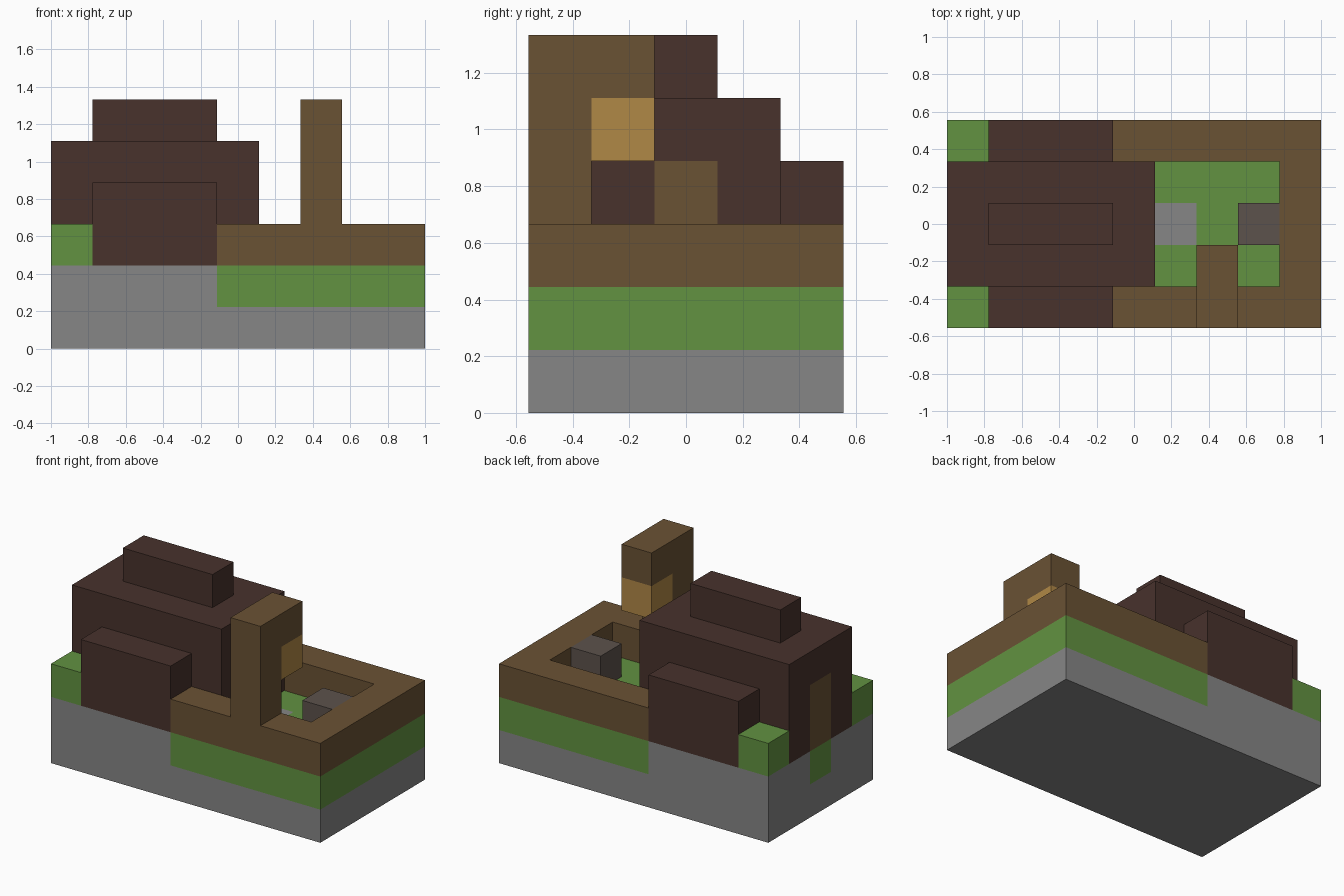
import bpy, bmesh
from mathutils import Vector

if "Cube" in bpy.data.objects:
    bpy.data.objects.remove(bpy.data.objects["Cube"], do_unlink=True)

U = 2 / 9                                # edge of one building block
ORIGIN = Vector((-1, -2.5 * U, 0))       # corner of the block grid


def material(name, rgb):
    linear = [((c / 255 + 0.055) / 1.055) ** 2.4 for c in rgb] + [1]
    m = bpy.data.materials.new(name)
    m.use_nodes = True
    m.diffuse_color = linear
    bsdf = m.node_tree.nodes["Principled BSDF"]
    bsdf.inputs["Base Color"].default_value = linear
    bsdf.inputs["Roughness"].default_value = 0.9
    return m


stone = material("stone grey", (134, 134, 134))
grass = material("grass green", (98, 146, 65))
wood = material("wood brown", (106, 82, 52))
timber = material("dark timber", (72, 50, 44))
glow = material("lantern amber", (176, 136, 70))
slate = material("dark slate", (92, 82, 76))


def block(name, lo, hi, mat, accent=None, cuts=(), rule=None):
    """Box from grid corner lo to hi; faces meeting the rule get the accent."""
    bm = bmesh.new()
    bmesh.ops.create_cube(bm, size=1)
    lo, hi = Vector(lo), Vector(hi)
    for v in bm.verts:
        v.co = Vector(a + (b - a) * (c + 0.5) for a, b, c in zip(lo, hi, v.co))
    for axis, pos in cuts:
        normal = Vector((0, 0, 0))
        normal[axis] = 1
        bmesh.ops.bisect_plane(bm, geom=bm.verts[:] + bm.edges[:] + bm.faces[:],
                               plane_co=normal * pos, plane_no=normal)
    bm.normal_update()
    if rule:
        for f in bm.faces:
            if rule(f.calc_center_median(), f.normal):
                f.material_index = 1
    for v in bm.verts:
        v.co = ORIGIN + v.co * U
    mesh = bpy.data.meshes.new(name)
    bm.to_mesh(mesh)
    bm.free()
    mesh.materials.append(mat)
    if accent:
        mesh.materials.append(accent)
    obj = bpy.data.objects.new(name, mesh)
    bpy.context.collection.objects.link(obj)
    return obj


# Ground: stone slab, house foundation with a turf patch, lawn with a paving stone
block("stone_base", (0, 0, 0), (9, 5, 1), stone)
block("house_foundation", (0, 0, 1), (4, 5, 2), stone, grass, [(1, 2), (1, 3)],
      lambda c, n: n.x < -0.5 and 2 < c.y < 3)
block("lawn", (4, 0, 1), (9, 5, 2), grass, stone, [(0, 5), (0, 6), (1, 2), (1, 3)],
      lambda c, n: n.z > 0.5 and 5 < c.x < 6 and 2 < c.y < 3)

# House with a wooden door in each end wall, and a roof ridge
block("house_body", (0, 1, 2), (5, 4, 5), timber, wood, [(1, 2), (1, 3), (2, 4)],
      lambda c, n: abs(n.x) > 0.5 and 2 < c.y < 3 and c.z < 4)
block("roof_ridge", (1, 2, 5), (4, 3, 6), timber)

# Mirrored pairs: side wings, corner hedges and fence sides
for side, y in (("front", 0), ("back", 4)):
    block(side + "_wing", (1, y, 2), (4, y + 1, 4), timber)
    block(side + "_hedge", (0, y, 2), (1, y + 1, 3), grass)
    block(side + "_fence", (4, y, 2), (9, y + 1, 3), wood)
block("end_fence", (8, 1, 2), (9, 4, 3), wood)

# Yard block and lamp post
block("yard_block", (7, 2, 2), (8, 3, 3), slate)
block("lamp_post", (6, 0, 3), (7, 1, 6), wood)
block("lamp_arm", (6, 1, 5), (7, 2, 6), wood)
block("lantern", (6, 1, 4), (7, 2, 5), glow)
